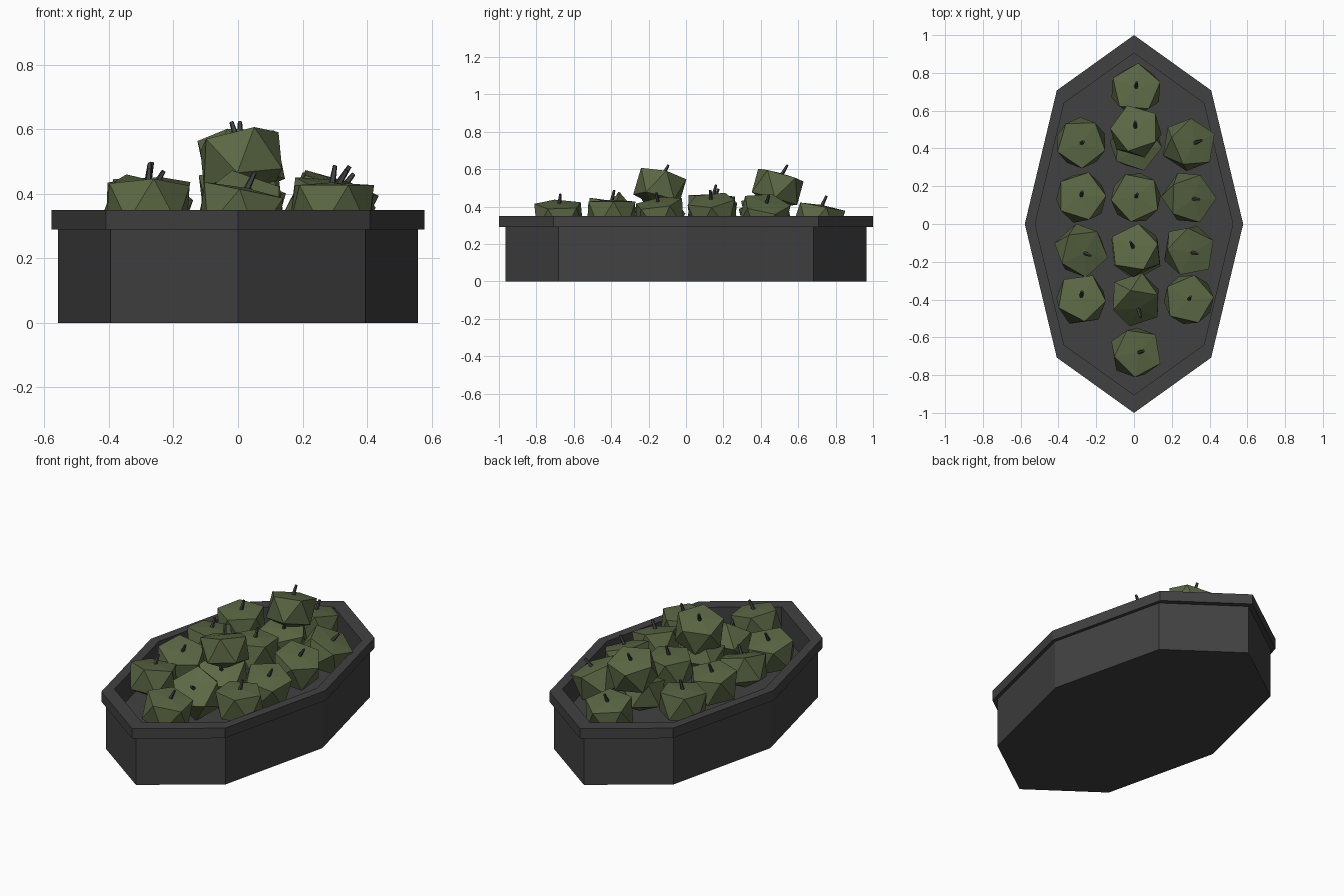
import bpy, bmesh, math, random
from mathutils import Vector, Matrix

if "Cube" in bpy.data.objects:
    bpy.data.objects.remove(bpy.data.objects["Cube"])

random.seed(4)


def material(name, rgb):
    m = bpy.data.materials.new(name)
    m.diffuse_color = (*rgb, 1)
    m.use_nodes = True
    m.node_tree.nodes["Principled BSDF"].inputs["Base Color"].default_value = m.diffuse_color
    return m


GREY = material("dark grey", (0.053, 0.053, 0.053))
GREEN = material("olive green", (0.104, 0.138, 0.058))
HALF_WIDTH = 0.578


def finish(bm, name, mat):
    bmesh.ops.recalc_face_normals(bm, faces=bm.faces)
    me = bpy.data.meshes.new(name)
    bm.to_mesh(me)
    bm.free()
    me.materials.append(mat)
    ob = bpy.data.objects.new(name, me)
    bpy.context.collection.objects.link(ob)
    return ob


def octagon_lathe(name, profile, closed):
    """Sweep a (radius, height) profile round a stretched octagon."""
    bm = bmesh.new()
    rings = []
    for r, z in profile:
        rings.append([bm.verts.new((HALF_WIDTH * r * math.cos(i * math.pi / 4),
                                    r * math.sin(i * math.pi / 4), z)) for i in range(8)])
    pairs = list(zip(rings, rings[1:]))
    if closed:
        pairs.append((rings[-1], rings[0]))
    for a, b in pairs:
        for i in range(8):
            j = (i + 1) % 8
            bm.faces.new((a[i], a[j], b[j], b[i]))
    if not closed:
        bm.faces.new(rings[0])
        bm.faces.new(rings[-1])
    return finish(bm, name, GREY)


# Tub: outer wall, inner wall and raised floor
octagon_lathe("tub_body", [(0.965, 0), (0.965, 0.29), (0.905, 0.29), (0.905, 0.2)], False)
# Overhanging rim
octagon_lathe("tub_rim", [(1, 0.29), (1, 0.35), (0.905, 0.35), (0.905, 0.29)], True)


def fruit(index, x, y, z, nx, ny):
    # Axis leans by the horizontal direction (nx, ny)
    axis = Vector((nx, ny, math.sqrt(max(0.05, 1 - nx * nx - ny * ny))))
    lean = Matrix.Translation((x, y, z)) @ \
        Vector((0, 0, 1)).rotation_difference(axis).to_matrix().to_4x4()
    spin = Matrix.Rotation(random.uniform(0, math.tau), 4, 'Z')

    # Faceted fruit: icosahedron with a nearly flat top
    bm = bmesh.new()
    bmesh.ops.create_icosphere(bm, subdivisions=1, radius=1)
    for v in bm.verts:
        if v.co.z > 0.9:
            v.co.z = 0.075
        elif v.co.z < -0.9:
            v.co.z = -0.11
        else:
            v.co = Vector((v.co.x * 0.148, v.co.y * 0.148, math.copysign(0.067, v.co.z)))
    bm.transform(lean @ spin)
    finish(bm, f"fruit_{index}", GREEN)

    # Short tapered stem, tipped further the way the fruit leans
    tip = Vector((nx + 0.1, ny + 0.15, 0)).normalized() * 0.28
    bend = Vector((0, 0, 1)).rotation_difference(Vector((tip.x, tip.y, 1))).to_matrix().to_4x4()
    bm = bmesh.new()
    bmesh.ops.create_cone(bm, cap_ends=True, segments=5, radius1=0.012, radius2=0.007, depth=0.07)
    bm.transform(lean @ Matrix.Translation((0, 0, 0.06)) @ bend
                 @ Matrix.Translation((0, 0, 0.035)))
    finish(bm, f"stem_{index}", GREY)


# x, y, z, lean x, lean y
FRUITS = [
    (0.01, 0.71, 0.335, 0.0, 0.18), (0.01, 0.49, 0.505, -0.05, 0.27),
    (0.01, 0.42, 0.35, 0.1, -0.2), (-0.28, 0.43, 0.37, 0.0, -0.05),
    (0.29, 0.42, 0.355, 0.42, 0.12), (-0.28, 0.14, 0.37, 0.0, 0.12),
    (0.01, 0.14, 0.39, 0.0, 0.03), (0.29, 0.14, 0.37, 0.3, -0.1),
    (-0.28, -0.14, 0.355, 0.25, -0.2), (0.01, -0.14, 0.505, -0.2, 0.22),
    (0.01, -0.15, 0.345, 0.2, -0.55), (0.29, -0.14, 0.355, 0.22, -0.15),
    (-0.28, -0.4, 0.355, 0.0, 0.2), (0.01, -0.4, 0.335, 0.15, -0.65),
    (0.29, -0.4, 0.36, 0.0, 0.0), (0.01, -0.68, 0.345, 0.2, 0.0),
]
for i, spec in enumerate(FRUITS, 1):
    fruit(i, *spec)
